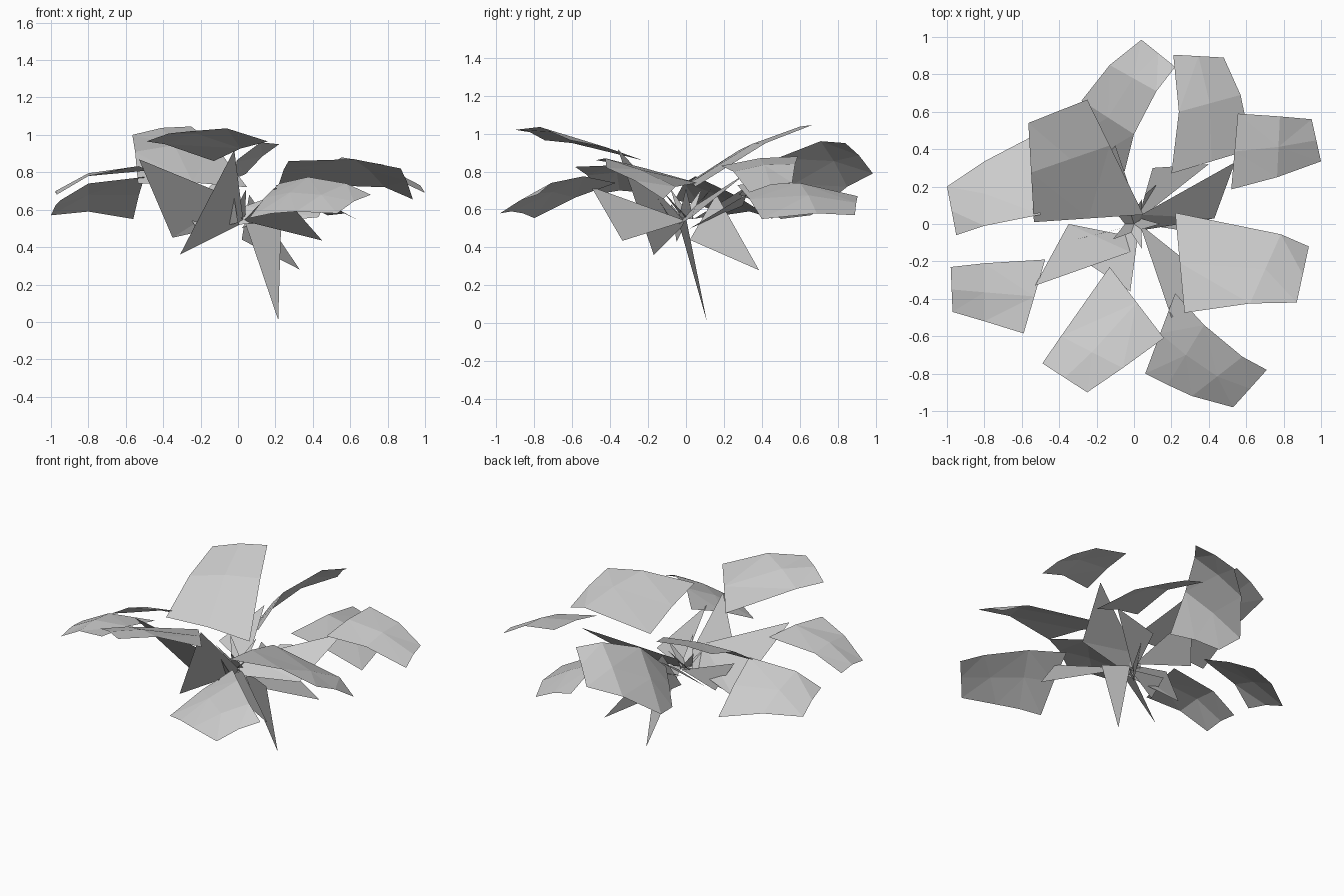
import bpy
import bmesh
import math
from mathutils import Vector

default_cube = bpy.data.objects.get("Cube")
if default_cube:
    bpy.data.objects.remove(default_cube, do_unlink=True)

# Single pale grey for the whole plant
GREY = (0.6, 0.6, 0.6, 1)
leaf_grey = bpy.data.materials.new("pale_grey")
leaf_grey.use_nodes = True
leaf_grey.diffuse_color = GREY
leaf_grey.node_tree.nodes["Principled BSDF"].inputs["Base Color"].default_value = GREY


def finish(name, bm):
    """Turn a bmesh into a flat shaded object whose sheets face up."""
    bm.normal_update()
    for face in bm.faces:
        if face.normal.z < 0:
            face.normal_flip()
    mesh = bpy.data.meshes.new(name)
    bm.to_mesh(mesh)
    bm.free()
    mesh.materials.append(leaf_grey)
    obj = bpy.data.objects.new(name, mesh)
    bpy.context.scene.collection.objects.link(obj)
    return obj


def leaf(name, edge_a, edge_b, arch=0.015):
    """Bent sheet between two edges, with a raised midrib."""
    bm = bmesh.new()
    rows = []
    for a, b in zip(edge_a, edge_b):
        a, b = Vector(a), Vector(b)
        rib = (a + b) / 2 + Vector((0, 0, arch))
        rows.append([bm.verts.new(p) for p in (a, rib, b)])
    for near, far in zip(rows, rows[1:]):
        for i in range(len(near) - 1):
            bm.faces.new((near[i], near[i + 1], far[i + 1], far[i]))
    bmesh.ops.triangulate(bm, faces=bm.faces[:])
    return finish(name, bm)


def blade(name, *corners):
    """Flat pointed stalk sheet near the centre."""
    bm = bmesh.new()
    bm.faces.new([bm.verts.new(p) for p in corners])
    bmesh.ops.triangulate(bm, faces=bm.faces[:])
    return finish(name, bm)


# Outer leaves, each edge listed from the stalk end to the tip
leaf("back_leaf",
     [(-.25, .5, .55), (-.28, .66, .57), (-.13, .85, .72), (.04, .985, .79)],
     [(-.05, .28, .68), (0, .48, .87), (.12, .71, .96), (.22, .84, .95)])
leaf("back_left_leaf",
     [(.2, .27, .73), (.24, .6, .74), (.21, .905, .67)],
     [(.63, .4, .55), (.57, .69, .58), (.48, .89, .57)])
leaf("left_back_leaf",
     [(.555, .59, .88), (.78, .575, .84), (.95, .56, .74)],
     [(.52, .185, .83), (.765, .25, .8), (1, .335, .69)])
leaf("left_leaf",
     [(.27, -.475, .86), (.62, -.425, .87), (.87, -.42, .82)],
     [(.22, .06, .74), (.785, -.055, .72), (.935, -.12, .655)])
leaf("front_left_leaf",
     [(.22, -.37, .74), (.375, -.54, .775), (.58, -.71, .74), (.71, -.78, .68)],
     [(.06, -.8, .555), (.18, -.86, .58), (.31, -.92, .59), (.53, -.98, .58)])
leaf("front_leaf",
     [(-.13, -.23, .86), (-.39, -.6, .95), (-.49, -.745, .965)],
     [(.16, -.61, .965), (-.06, -.77, 1.035), (-.25, -.9, 1.02)])
leaf("right_front_leaf",
     [(-.475, -.19, .81), (-.8, -.21, .78), (-.98, -.23, .69)],
     [(-.59, -.585, .825), (-.8, -.52, .78), (-.97, -.47, .68)])
leaf("right_leaf",
     [(-.5, .05, .775), (-.8, -.01, .74), (-.95, -.06, .65)],
     [(-.56, .46, .55), (-.8, .335, .59), (-1, .2, .57)])
leaf("back_right_leaf",
     [(-.535, .01, .74), (-.55, .275, .91), (-.565, .54, 1)],
     [(.05, .05, .72), (-.13, .42, .95), (-.25, .665, 1.045)])

# Pointed inner sheets rising from the centre
blade("right_inner_sheet",
      (-.53, -.33, .87), (-.35, 0, .45), (0, -.07, .53), (-.02, -.15, .66))
blade("front_inner_sheet", (-.02, -.36, .92), (-.31, -.17, .36), (.03, 0, .53))
blade("front_left_inner_sheet", (.03, 0, .54), (.2, -.5, .72), (.45, -.335, .435))
blade("left_inner_sheet",
      (0, -.04, .52), (.43, .03, .56), (.54, .33, .8), (.04, .05, .62))
blade("back_right_inner_sheet", (-.1, .42, .78), (.03, .04, .55), (-.28, .2, .58))
blade("back_inner_sheet", (.02, .02, .5), (.4, .32, .68), (.1, .3, .62))
blade("small_right_sheet", (-.3, -.08, .63), (-.18, -.05, .43), (.03, 0, .53))

# Hanging points below the centre
blade("long_hanging_point", (.03, 0, .555), (.23, -.03, .5), (.215, .11, .01))
blade("short_hanging_point", (.02, .02, .44), (.06, .16, .68), (.33, .385, .28))

# Small crown of blades in the middle
CROWN = 5
for i in range(CROWN):
    turn = math.tau * i / CROWN
    out = Vector((math.cos(turn), math.sin(turn), 0))
    side = Vector((-out.y, out.x, 0)) * 0.04
    base = Vector((0, 0, 0.55))
    tip = base + out * 0.14 + Vector((0, 0, 0.16))
    blade(f"crown_blade_{i + 1}", base - side, base + side, tip)
